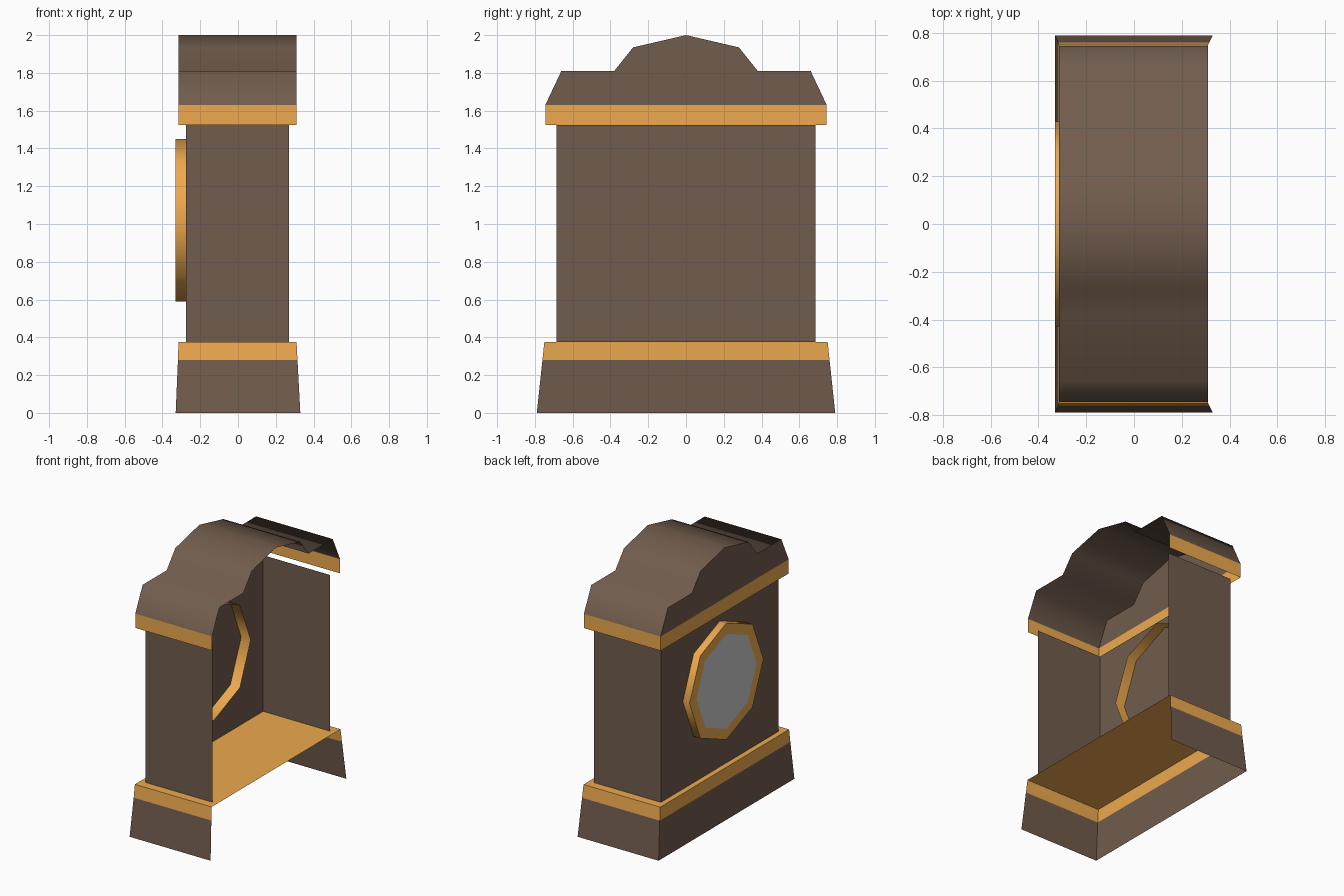
import bpy, math

if "Cube" in bpy.data.objects:
    bpy.data.objects.remove(bpy.data.objects["Cube"])


def material(name, rgb):
    m = bpy.data.materials.new(name)
    m.diffuse_color = (*rgb, 1)
    m.use_nodes = True
    m.node_tree.nodes["Principled BSDF"].inputs["Base Color"].default_value = m.diffuse_color
    return m


wood = material("dark_wood", (0.165, 0.107, 0.074))
gold = material("gold_trim", (0.85, 0.4, 0.077))


def build(name, verts, faces, mat=None, smooth=0):
    me = bpy.data.meshes.new(name)
    me.from_pydata(verts, [], faces)
    ob = bpy.data.objects.new(name, me)
    bpy.context.collection.objects.link(ob)
    if mat:
        me.materials.append(mat)
    if smooth:
        bpy.ops.object.select_all(action='DESELECT')
        bpy.context.view_layer.objects.active = ob
        ob.select_set(True)
        bpy.ops.object.shade_smooth_by_angle(angle=math.radians(smooth))
    return ob


def bridge(name, a, b, mat, closed=False, smooth=0):
    """Skin of quads between two matching rows of points."""
    n = len(a)
    faces = [(i, (i + 1) % n, n + (i + 1) % n, n + i)
             for i in range(n if closed else n - 1)]
    return build(name, a + b, faces, mat, smooth)


def three_sides(front, back, half, z):
    """Plan outline of left side, front and right side; the rear is open."""
    return [(back, half, z), (front, half, z), (front, -half, z), (back, -half, z)]


# Base: tapered skirt, gold band and gold shelf, open at the back and below
foot = three_sides(-0.33, 0.33, 0.79, 0)
band = three_sides(-0.318, 0.315, 0.76, 0.28)
top = three_sides(-0.315, 0.31, 0.75, 0.375)
bridge("base_skirt", foot, band, wood)
bridge("base_band", band, top, gold)
build("base_shelf", top, [(0, 1, 2, 3)], gold)

# Case: three walls
bridge("case_walls", three_sides(-0.275, 0.27, 0.685, 0.375),
       three_sides(-0.275, 0.27, 0.685, 1.525), wood)

# Hood: gold band, arched roof skin and front gable
bridge("hood_band", three_sides(-0.315, 0.31, 0.745, 1.525),
       three_sides(-0.315, 0.31, 0.745, 1.63), gold)
half = [(0.745, 1.63), (0.66, 1.81), (0.38, 1.81), (0.28, 1.935)]
profile = half + [(0, 2.0)] + [(-y, z) for y, z in reversed(half)]
gable = [(-0.315, y, z) for y, z in profile]
bridge("hood_roof", gable, [(0.31, y, z) for y, z in profile], wood, smooth=70)
build("hood_gable", gable, [tuple(range(len(gable)))], wood)


# Dial: octagonal tube through the front wall, flat bezel and grey face
def octagon(x, r):
    return [(x, -r * math.sin(i * math.pi / 4), 1.02 + r * math.cos(i * math.pi / 4))
            for i in range(8)]


outer, inner = octagon(-0.33, 0.43), octagon(-0.33, 0.35)
bridge("dial_rim", octagon(-0.197, 0.43), outer, gold, closed=True, smooth=60)
bridge("dial_bezel", outer, inner, gold, closed=True)
build("dial_face", inner, [tuple(range(8))])
